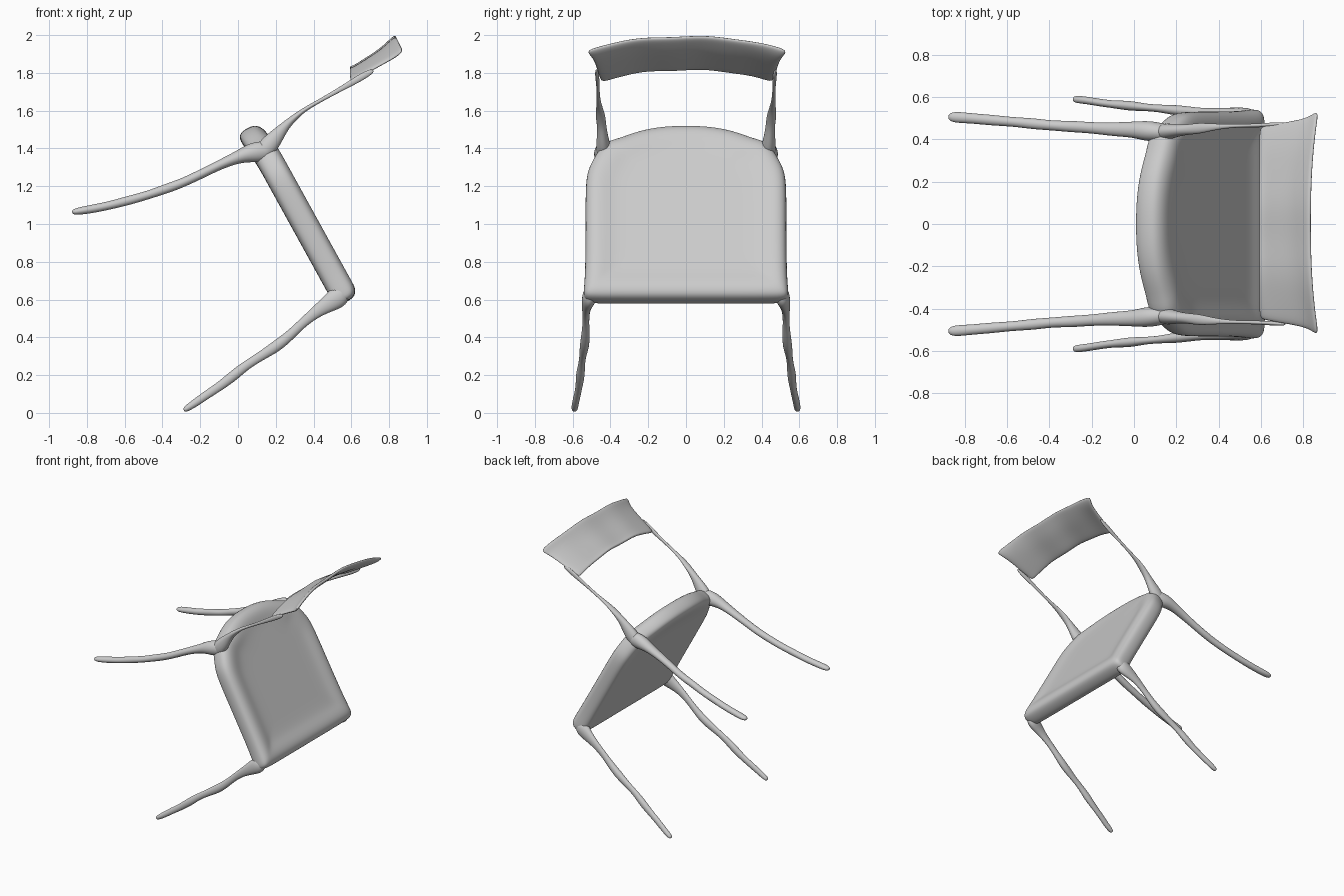
import bpy, bmesh, math
from mathutils import Vector

cube = bpy.data.objects.get("Cube")
if cube:
    bpy.data.objects.remove(cube, do_unlink=True)

# Single plain grey material
grey = bpy.data.materials.new("plain grey")
grey.use_nodes = True
COLOUR = (0.6, 0.6, 0.6, 1.0)
grey.diffuse_color = COLOUR
bsdf = grey.node_tree.nodes["Principled BSDF"]
bsdf.inputs["Base Color"].default_value = COLOUR
bsdf.inputs["Roughness"].default_value = 0.7


def finish(name, bm, mirror=False, thickness=0.0, levels=2):
    """Turn a bmesh into a smooth object with its modifiers."""
    bmesh.ops.recalc_face_normals(bm, faces=bm.faces)
    mesh = bpy.data.meshes.new(name)
    bm.to_mesh(mesh)
    bm.free()
    mesh.materials.append(grey)
    for p in mesh.polygons:
        p.use_smooth = True
    obj = bpy.data.objects.new(name, mesh)
    bpy.context.collection.objects.link(obj)
    if mirror:
        m = obj.modifiers.new("mirror", 'MIRROR')
        m.use_axis = (False, True, False)
        m.use_clip = False
        m.use_mirror_merge = False
    if thickness:
        s = obj.modifiers.new("thickness", 'SOLIDIFY')
        s.thickness = thickness
        s.offset = 0
    sub = obj.modifiers.new("smooth", 'SUBSURF')
    sub.levels = sub.render_levels = levels
    return obj


def loft(bm, rings):
    """Skin closed rings of points and cap both ends."""
    loops = [[bm.verts.new(p) for p in ring] for ring in rings]
    n = len(loops[0])
    for a, b in zip(loops, loops[1:]):
        for i in range(n):
            j = (i + 1) % n
            bm.faces.new((a[i], a[j], b[j], b[i]))
    bm.faces.new(loops[0])
    bm.faces.new(loops[-1])


def limb(name, path, sides=8):
    """Oval tube along (x, y, z, radius across the bend, radius along y)."""
    pts = [Vector(p[:3]) for p in path]
    rings = []
    for i, p in enumerate(path):
        tan = (pts[min(i + 1, len(pts) - 1)] - pts[max(i - 1, 0)]).normalized()
        up = tan.cross(Vector((0, 1, 0))).normalized()
        side = up.cross(tan)
        ring = []
        for k in range(sides):
            a = 2 * math.pi * k / sides
            ring.append(pts[i] + up * p[3] * 1.08 * math.cos(a) + side * p[4] * 1.08 * math.sin(a))
        rings.append(ring)
    bm = bmesh.new()
    loft(bm, rings)
    return finish(name, bm, mirror=True)


# Seat: tilted cushion, s runs from back to front, t is its upward normal
ORIGIN = Vector((0.15, 0, 1.37))
FRONT = Vector((0.483, 0, -0.876))
UP = Vector((0.876, 0, 0.483))
half = [(-0.17, 0), (-0.166, 0.12), (-0.138, 0.25), (-0.085, 0.36), (-0.065, 0.43),
        (0.0, 0.47), (0.07, 0.505), (0.14, 0.53), (0.3, 0.532), (0.55, 0.532),
        (0.76, 0.535), (0.85, 0.545), (0.885, 0.535), (0.89, 0.45), (0.89, 0.2), (0.89, 0)]
outline = half + [(s, -y) for s, y in reversed(half[1:-1])]
# (inset from the edge, height) from the underside over the rim to the dished top
profile = [(0.30, -0.069), (0.16, -0.069), (0.05, -0.072), (0.012, -0.055), (0, -0.02), (0, 0.025),
           (0.012, 0.055), (0.05, 0.073), (0.10, 0.069), (0.15, 0.057), (0.22, 0.054), (0.32, 0.054)]
rings = []
for inset, t in profile:
    ring = []
    for s, y in outline:
        s2 = 0.36 + (s - 0.36) * (1 - inset / 0.53)
        ring.append(ORIGIN + FRONT * s2 + UP * (t + 0.15 * min(0, s2)) + Vector((0, y * (1 - inset / 0.53), 0)))
    rings.append(ring)
bm = bmesh.new()
loft(bm, rings)
finish("seat", bm)

# Front legs
limb("front_legs", [
    (0.57, 0.500, 0.655, 0.035, 0.03), (0.535, 0.510, 0.615, 0.062, 0.042), (0.49, 0.522, 0.585, 0.05, 0.03),
    (0.42, 0.530, 0.54, 0.032, 0.02), (0.34, 0.530, 0.475, 0.024, 0.017), (0.27, 0.532, 0.405, 0.027, 0.023),
    (0.20, 0.538, 0.35, 0.032, 0.026), (0.12, 0.547, 0.30, 0.024, 0.017), (0.04, 0.553, 0.25, 0.024, 0.018),
    (-0.02, 0.560, 0.20, 0.029, 0.025), (-0.09, 0.565, 0.145, 0.024, 0.018), (-0.16, 0.574, 0.10, 0.023, 0.018),
    (-0.23, 0.586, 0.05, 0.021, 0.018), (-0.275, 0.590, 0.021, 0.017, 0.018), (-0.287, 0.591, 0.012, 0.008, 0.01)])

# Back legs
limb("back_legs", [
    (0.20, 0.425, 1.395, 0.03, 0.03), (0.13, 0.435, 1.385, 0.06, 0.045), (0.06, 0.440, 1.375, 0.05, 0.05),
    (0.0, 0.447, 1.355, 0.033, 0.038), (-0.10, 0.448, 1.312, 0.025, 0.033), (-0.20, 0.455, 1.262, 0.025, 0.026),
    (-0.30, 0.462, 1.215, 0.024, 0.028), (-0.38, 0.465, 1.187, 0.026, 0.023), (-0.48, 0.475, 1.152, 0.022, 0.027),
    (-0.57, 0.483, 1.127, 0.025, 0.022), (-0.68, 0.492, 1.098, 0.022, 0.026), (-0.77, 0.500, 1.08, 0.023, 0.024),
    (-0.85, 0.506, 1.067, 0.02, 0.028), (-0.88, 0.507, 1.062, 0.011, 0.014)])

# Posts carrying the backrest
limb("back_posts", [
    (0.10, 0.430, 1.34, 0.04, 0.035), (0.15, 0.437, 1.40, 0.055, 0.042), (0.20, 0.442, 1.46, 0.042, 0.03),
    (0.25, 0.446, 1.52, 0.024, 0.024), (0.30, 0.452, 1.565, 0.017, 0.027), (0.35, 0.457, 1.605, 0.011, 0.02),
    (0.42, 0.462, 1.645, 0.01, 0.011), (0.50, 0.465, 1.69, 0.011, 0.008), (0.58, 0.466, 1.735, 0.015, 0.009),
    (0.66, 0.470, 1.782, 0.02, 0.011), (0.72, 0.474, 1.815, 0.012, 0.008)])

# Backrest: curved panel, bowed backwards in the middle, flaring at the top corners
# (centre x, centre z, end x, end z, half width) from the lower to the upper edge
rows = [(0.592, 1.825, 0.595, 1.752, 0.455), (0.61, 1.823, 0.625, 1.772, 0.462),
        (0.67, 1.862, 0.69, 1.805, 0.475), (0.75, 1.912, 0.775, 1.853, 0.488),
        (0.805, 1.962, 0.84, 1.886, 0.508), (0.836, 1.993, 0.874, 1.918, 0.54)]
N = 14
bm = bmesh.new()
grid = []
for cx, cz, ex, ez, w in rows:
    line = []
    for i in range(N + 1):
        f = 2 * i / N - 1
        k = abs(f) ** 2.4
        ripple = 0.004 * math.sin(9 * f)
        line.append(bm.verts.new((cx + (ex - cx) * k, 0.005 + f * w, cz + (ez - cz) * k + ripple * (1 - k))))
    grid.append(line)
for a, b in zip(grid, grid[1:]):
    for i in range(N):
        bm.faces.new((a[i], a[i + 1], b[i + 1], b[i]))
finish("backrest", bm, thickness=0.022)
